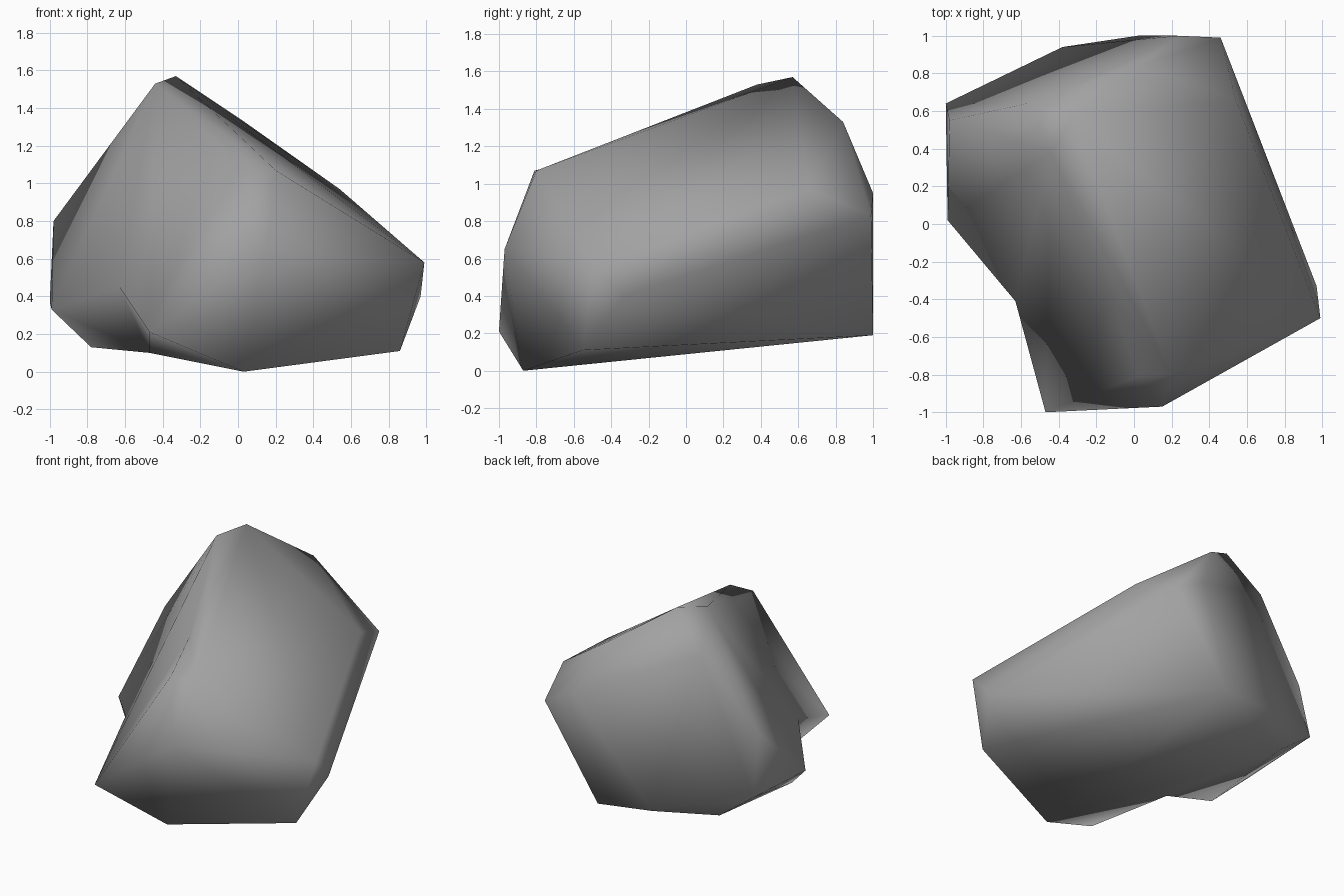
import bpy
import bmesh
from mathutils import Vector

cube = bpy.data.objects.get("Cube")
if cube:
    bpy.data.objects.remove(cube, do_unlink=True)

# Stone colour
stone = bpy.data.materials.new("grey_stone")
stone.use_nodes = True
colour = (0.36, 0.36, 0.36, 1.0)
stone.diffuse_color = colour
shader = stone.node_tree.nodes["Principled BSDF"]
shader.inputs["Base Color"].default_value = colour
shader.inputs["Roughness"].default_value = 0.9

# Main corners of the boulder
corners = {
    "peak": (-0.33, 0.57, 1.57),
    "peak_front": (-0.44, 0.38, 1.53),
    "peak_side": (-0.57, 0.64, 1.31),
    "peak_back": (0.03, 0.84, 1.33),
    "back_ridge": (0.54, 0.66, 0.97),
    "back_crest": (0.23, 1.0, 0.95),
    "back_shoulder": (0.46, 0.99, 0.83),
    "back_foot": (0.02, 1.0, 0.19),
    "back_foot_side": (-0.38, 0.94, 0.22),
    "side_top": (-0.98, 0.55, 0.80),
    "side_back": (-1.0, 0.64, 0.37),
    "side_front": (-0.99, 0.02, 0.33),
    "side_foot": (-0.78, -0.12, 0.13),
    "side_foot_back": (-0.73, 0.65, 0.17),
    "brow_a": (0.02, -0.81, 1.07),
    "brow_b": (0.2, -0.8, 1.07),
    "nose": (0.15, -0.97, 0.65),
    "toe": (-0.47, -1.0, 0.21),
    "base": (0.03, -0.87, 0.0),
    "flank_top": (0.99, -0.5, 0.58),
    "flank_mid": (0.97, -0.33, 0.40),
    "flank_foot": (0.86, -0.55, 0.11),
    "flank_back": (0.70, 0.28, 0.55),
}

bm = bmesh.new()
corner = {name: bm.verts.new(co) for name, co in corners.items()}
bmesh.ops.convex_hull(bm, input=bm.verts[:])
loose = [v for v in bm.verts if not v.link_faces]
for name in [n for n, v in corner.items() if v in loose]:
    print("inside hull:", name)
    del corner[name]
bmesh.ops.delete(bm, geom=loose, context="VERTS")


def dent(pairs, point):
    """Merge the faces along the given edges and pull their middle to a point."""
    edges = [bm.edges.get((corner[a], corner[b])) for a, b in pairs
             if a in corner and b in corner]
    edges = [e for e in edges if e]
    if not edges:
        print("no edge:", pairs)
        return
    before = {f for e in edges for f in e.link_faces}
    ring = {v for f in before for v in f.verts}
    bmesh.ops.dissolve_edges(bm, edges=edges, use_verts=False)
    merged = [f for f in bm.faces if len(f.verts) > 3 and set(f.verts) <= ring]
    for v in bmesh.ops.poke(bm, faces=merged)["verts"]:
        v.co = Vector(point)


# Hollow under the side, notch beside the toe, dip in the top ridge
dent([("toe", "side_foot"), ("side_foot", "base")], (-0.47, -0.22, 0.10))
dent([("toe", "side_front")], (-0.63, -0.41, 0.45))
dent([("peak_front", "brow_a")], (-0.12, -0.39, 1.17))

bmesh.ops.recalc_face_normals(bm, faces=bm.faces[:])
for face in bm.faces:
    face.smooth = True
mesh = bpy.data.meshes.new("boulder")
bm.to_mesh(mesh)
bm.free()
mesh.materials.append(stone)
boulder = bpy.data.objects.new("boulder", mesh)
bpy.context.collection.objects.link(boulder)
